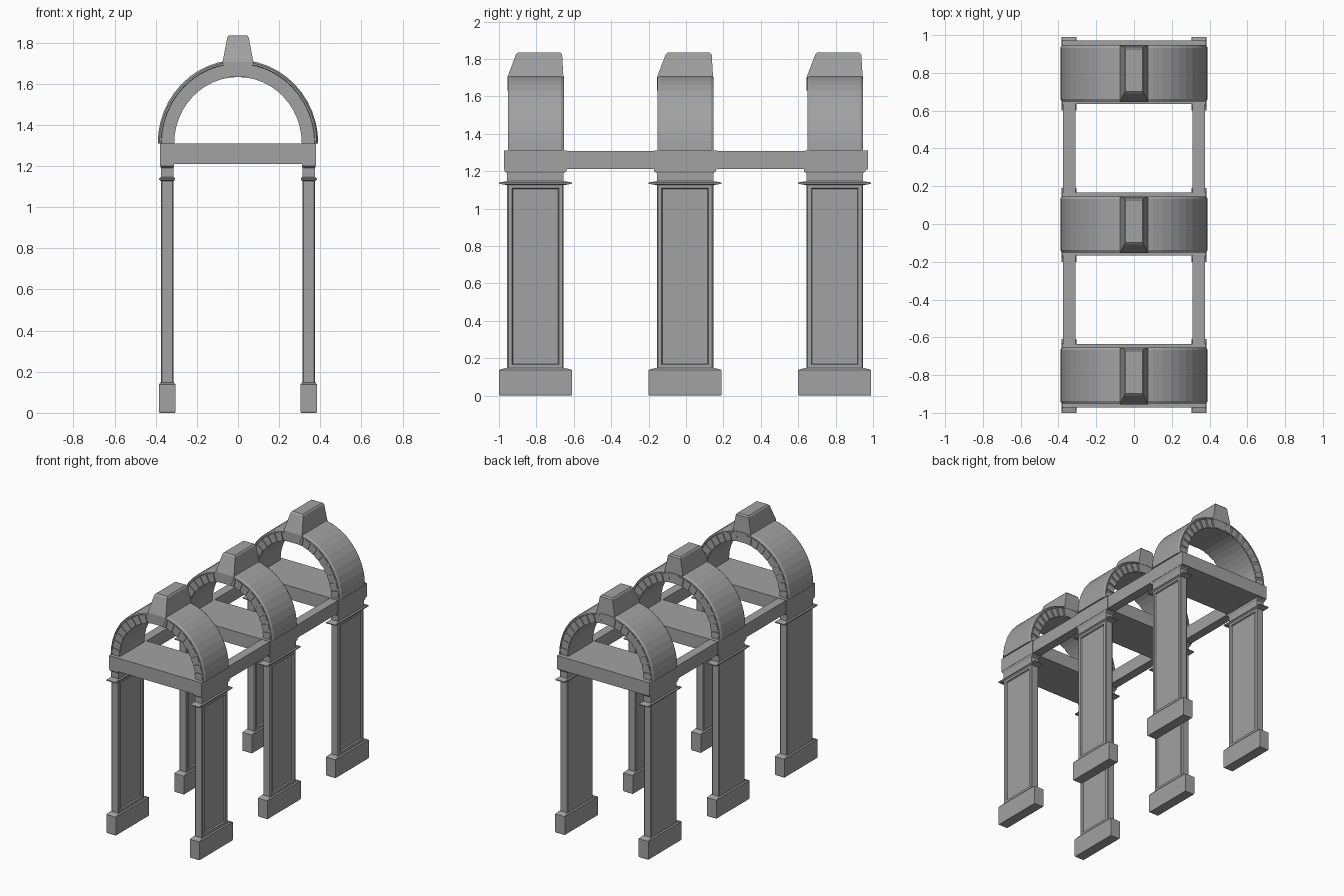
import bpy, bmesh, math
from mathutils import Vector

if "Cube" in bpy.data.objects:
    bpy.data.objects.remove(bpy.data.objects["Cube"], do_unlink=True)

stone = bpy.data.materials.new("grey_stone")
stone.use_nodes = True
grey = (0.36, 0.36, 0.36, 1)
stone.diffuse_color = grey
stone.node_tree.nodes["Principled BSDF"].inputs["Base Color"].default_value = grey

SHIFT = -0.005          # slight offset of the supports along y
BAYS = (-0.8, 0.0, 0.8)
LEG_X = 0.344
SPRING = 1.31           # height at which the arches start


def finish(name, bm):
    bmesh.ops.recalc_face_normals(bm, faces=bm.faces)
    mesh = bpy.data.meshes.new(name)
    bm.to_mesh(mesh)
    bm.free()
    mesh.materials.append(stone)
    obj = bpy.data.objects.new(name, mesh)
    bpy.context.collection.objects.link(obj)
    return obj


def box_bm(cx, cy, z0, z1, hx, hy, bevel=0.0):
    bm = bmesh.new()
    bmesh.ops.create_cube(bm, size=1)
    for v in bm.verts:
        v.co = Vector((cx + 2 * hx * v.co.x, cy + 2 * hy * v.co.y,
                       (z0 + z1) / 2 + (z1 - z0) * v.co.z))
    if bevel:
        bmesh.ops.bevel(bm, geom=bm.edges[:], offset=bevel, segments=1, affect='EDGES')
    return bm


def box(name, *args, **kw):
    return finish(name, box_bm(*args, **kw))


def stack(name, cx, cy, levels):
    """Rectangular rings (half x, half y, z) joined upwards into one solid."""
    bm = bmesh.new()
    rings = [[bm.verts.new((cx + sx * hx, cy + sy * hy, z))
              for sx, sy in ((-1, -1), (1, -1), (1, 1), (-1, 1))]
             for hx, hy, z in levels]
    for a, b in zip(rings, rings[1:]):
        for i in range(4):
            j = (i + 1) % 4
            bm.faces.new((a[i], a[j], b[j], b[i]))
    bm.faces.new(rings[0][::-1])
    bm.faces.new(rings[-1])
    return finish(name, bm)


def sweep(name, cy, section, angles):
    """Sweep a closed (radius, y) section around the arch centre."""
    bm = bmesh.new()
    rings = [[bm.verts.new((r * math.cos(a), cy + y, SPRING + 1.04 * r * math.sin(a)))
              for r, y in section] for a in angles]
    n = len(section)
    for a, b in zip(rings, rings[1:]):
        for i in range(n):
            j = (i + 1) % n
            bm.faces.new((a[i], a[j], b[j], b[i]))
    bm.faces.new(rings[0])
    bm.faces.new(rings[-1][::-1])
    return finish(name, bm)


def leg(tag, x, y):
    # plinth with a chamfered top
    stack(tag + "_plinth", x, y, [(0.037, 0.192, 0), (0.040, 0.195, 0.006),
                                  (0.040, 0.195, 0.138), (0.033, 0.160, 0.148)])
    # shaft with one sunken panel on its +x side
    bm = box_bm(x, y, 0.14, 1.135, 0.031, 0.151, bevel=0.006)
    side = max(bm.faces, key=lambda f: f.normal.x * f.calc_area())
    bmesh.ops.inset_individual(bm, faces=[side], thickness=0.028)
    bmesh.ops.inset_individual(bm, faces=[side], thickness=0.006, depth=-0.01)
    finish(tag + "_shaft", bm)
    # thin projecting collar
    stack(tag + "_collar", x, y, [(0.031, 0.152, 1.126), (0.039, 0.195, 1.133),
                                  (0.039, 0.195, 1.140), (0.031, 0.152, 1.147)])
    # neck and flared head
    stack(tag + "_neck", x, y, [(0.030, 0.151, 1.14), (0.030, 0.151, 1.190),
                                (0.034, 0.165, 1.200), (0.034, 0.165, 1.215)])


def arch(tag, y):
    # barrel with chamfered outer edges
    half, lip = 0.142, 0.149
    section = [(0.31, -half), (0.372, -half), (0.374, -lip), (0.382, -lip), (0.390, -0.135),
               (0.390, 0.135), (0.382, lip), (0.374, lip), (0.372, half), (0.31, half)]
    steps = 24
    sweep(tag + "_barrel", y, section, [math.pi * i / steps for i in range(steps + 1)])
    # raised wedge stones on both faces
    count = 19
    pitch = math.pi / count
    for i in range(count):
        a = i * pitch
        ends = [a + pitch * 0.14, a + pitch * 0.86]
        if abs(a + pitch / 2 - math.pi / 2) < 0.1:
            continue
        for s, side in ((-1, "front"), (1, "back")):
            sweep(f"{tag}_{side}_wedge_{i}", y,
                  [(0.312, s * 0.139), (0.371, s * 0.139), (0.371, s * lip), (0.312, s * lip)], ends)


def keystone(tag, y):
    # levels: half width, front y, back y, height
    levels = [(0.050, -0.152, 0.148, 1.632), (0.075, -0.152, 0.147, 1.705),
              (0.052, -0.106, 0.140, 1.825), (0.044, -0.095, 0.130, 1.835)]
    bm = bmesh.new()
    rings = [[bm.verts.new(p) for p in ((-w, y + f, z), (w, y + f, z), (w, y + b, z), (-w, y + b, z))]
             for w, f, b, z in levels]
    for a, b in zip(rings, rings[1:]):
        for i in range(4):
            j = (i + 1) % 4
            bm.faces.new((a[i], a[j], b[j], b[i]))
    bm.faces.new(rings[0][::-1])
    bm.faces.new(rings[-1])
    finish(tag + "_keystone", bm)


for bay, tag in zip(BAYS, ("front", "middle", "back")):
    for s, side in ((1, "left"), (-1, "right")):
        leg(f"{tag}_{side}_leg", s * LEG_X, bay + SHIFT)
    # deck slab under each arch
    box(tag + "_slab", 0, bay + bay * 0.005, 1.21, 1.31, 0.380, 0.168)
    arch(tag + "_arch", bay + SHIFT * 0.5)
    keystone(tag + "_arch", bay + SHIFT * 0.5)

# long beams tying the bays together
for s, side in ((1, "left"), (-1, "right")):
    box(side + "_beam", s * LEG_X, 0, 1.212, 1.308, 0.033, 0.965)
